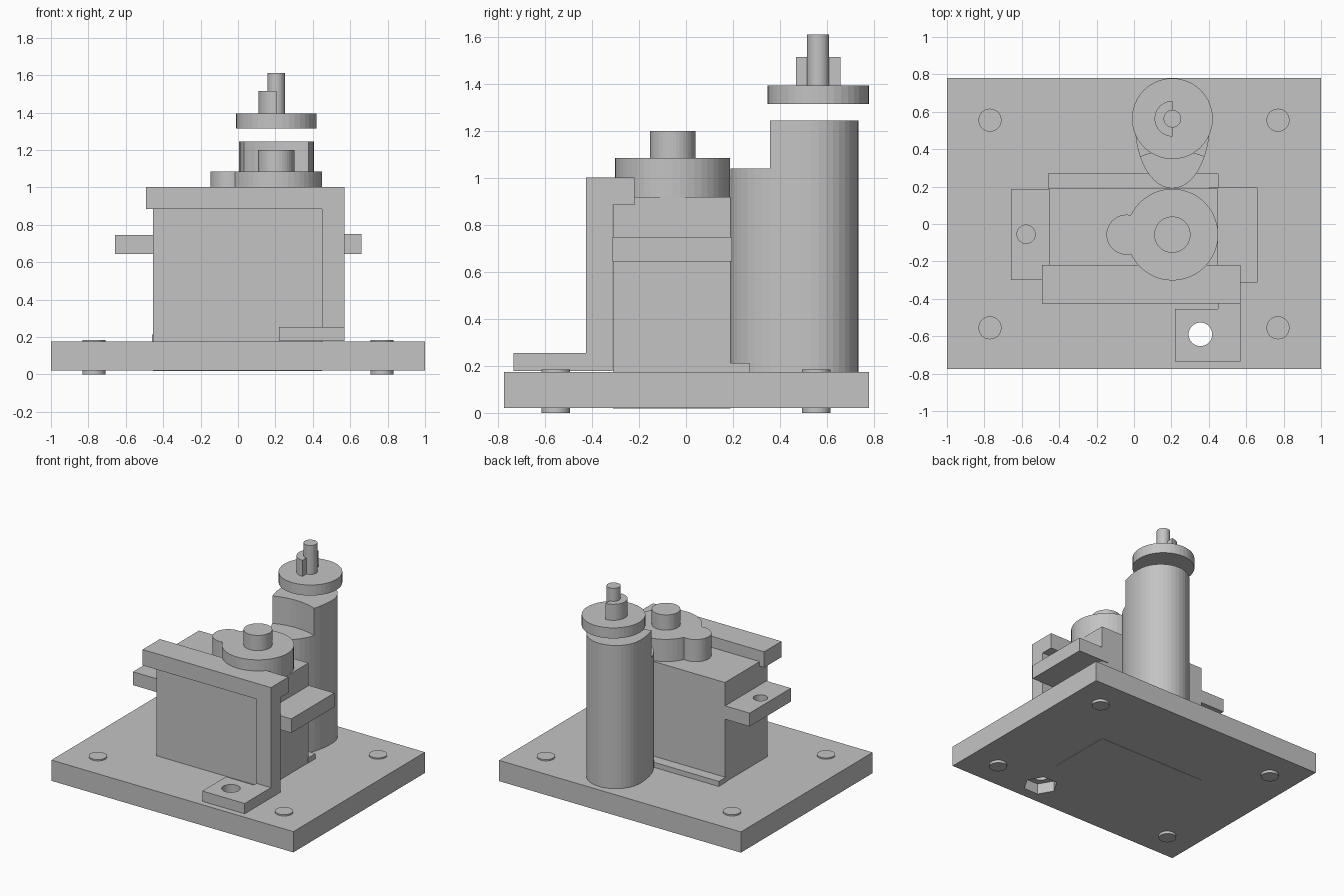
import bpy, bmesh, math

if "Cube" in bpy.data.objects:
    bpy.data.objects.remove(bpy.data.objects["Cube"])

grey = bpy.data.materials.new("plain_grey")
grey.diffuse_color = (0.55, 0.55, 0.55, 1)
grey.use_nodes = True
grey.node_tree.nodes["Principled BSDF"].inputs["Base Color"].default_value = grey.diffuse_color


def prism(name, pts, z0, z1):
    """Extrude an xy outline (counter-clockwise) from z0 to z1."""
    bm = bmesh.new()
    face = bm.faces.new([bm.verts.new((x, y, z0)) for x, y in pts])
    top = bmesh.ops.extrude_face_region(bm, geom=[face])["geom"]
    for v in top:
        if isinstance(v, bmesh.types.BMVert):
            v.co.z = z1
    bmesh.ops.recalc_face_normals(bm, faces=bm.faces)
    mesh = bpy.data.meshes.new(name)
    bm.to_mesh(mesh)
    bm.free()
    mesh.materials.append(grey)
    ob = bpy.data.objects.new(name, mesh)
    bpy.context.collection.objects.link(ob)
    return ob


def box(name, x0, x1, y0, y1, z0, z1):
    return prism(name, [(x0, y0), (x1, y0), (x1, y1), (x0, y1)], z0, z1)


def arc(cx, cy, rx, ry, a0, a1, n):
    return [(cx + rx * math.cos(math.radians(a0 + (a1 - a0) * i / n)),
             cy + ry * math.sin(math.radians(a0 + (a1 - a0) * i / n))) for i in range(n + 1)]


def cyl(name, cx, cy, r, z0, z1, n=40):
    return prism(name, arc(cx, cy, r, r, 0, 360, n)[:-1], z0, z1)


def boolean(ob, tool, op="DIFFERENCE"):
    tool.hide_render = True
    mod = ob.modifiers.new("bool", "BOOLEAN")
    mod.operation, mod.object, mod.solver = op, tool, "EXACT"
    bpy.context.view_layer.objects.active = ob
    bpy.ops.object.modifier_apply(modifier=mod.name)
    bpy.data.objects.remove(tool)


# Base plate with bolt hole and hexagonal nut pocket underneath
base = box("base_plate", -1, 1, -0.775, 0.78, 0.02, 0.175)
boolean(base, cyl("bolt_cutter", 0.355, -0.59, 0.063, -0.1, 0.4))
boolean(base, cyl("nut_cutter", 0.355, -0.59, 0.12, -0.1, 0.10, 6))

# Four feet pegs
for sx in (-1, 1):
    for sy in (-1, 1):
        cyl("peg", sx * 0.77, sy * 0.555, 0.0615, 0, 0.185)

# Motor body, set into the base, with a low ledge behind
box("motor_body", -0.455, 0.45, -0.31, 0.19, 0.018, 0.92)
box("back_ledge", -0.46, 0.452, 0.18, 0.27, 0.17, 0.213)

# Mounting ears on both sides of the motor
ear_left = box("mounting_ear_left", -0.658, -0.40, -0.30, 0.188, 0.645, 0.745)
boolean(ear_left, cyl("ear_cutter", -0.577, -0.055, 0.049, 0.5, 0.9))
box("mounting_ear_right", 0.40, 0.66, -0.313, 0.195, 0.645, 0.75)

# Gear housing and output shaft on the motor
housing = cyl("gear_housing", 0.205, -0.057, 0.245, 0.915, 1.086, 48)
boolean(housing, cyl("lobe", -0.04, -0.057, 0.107, 0.915, 1.086), "UNION")
cyl("output_shaft", 0.205, -0.057, 0.097, 1.08, 1.2)

# Clamp bracket: upright, hooked top beam and bolted foot
clamp = box("clamp_bracket", 0.45, 0.57, -0.425, -0.312, 0.178, 0.95)
boolean(clamp, box("beam", -0.492, 0.57, -0.425, -0.22, 0.885, 1.003), "UNION")
foot = prism("foot", [(0.22, -0.735), (0.57, -0.735), (0.57, -0.40), (0.45, -0.40),
                      (0.45, -0.455), (0.22, -0.455)], 0.178, 0.255)
boolean(clamp, foot, "UNION")
boolean(clamp, cyl("clamp_bolt_cutter", 0.355, -0.59, 0.063, 0.1, 0.4))

# Teardrop post: half circle at the back, rounded nose toward the motor
outline = arc(0.205, 0.535, 0.2, 0.2, 0, 180, 20) + arc(0.205, 0.535, 0.2, 0.345, 180, 360, 24)[1:-1]
post = prism("teardrop_post", outline, 0.17, 1.245)
boolean(post, cyl("nose_cutter", 0.205, -0.057, 0.45, 1.04, 1.4, 72))

# Floating knob: disc, half-round key and pin
cyl("knob_disc", 0.205, 0.563, 0.216, 1.316, 1.395)
prism("knob_key", arc(0.205, 0.563, 0.095, 0.095, 90, 270, 20), 1.39, 1.515)
cyl("knob_pin", 0.205, 0.563, 0.047, 1.39, 1.612, 32)
